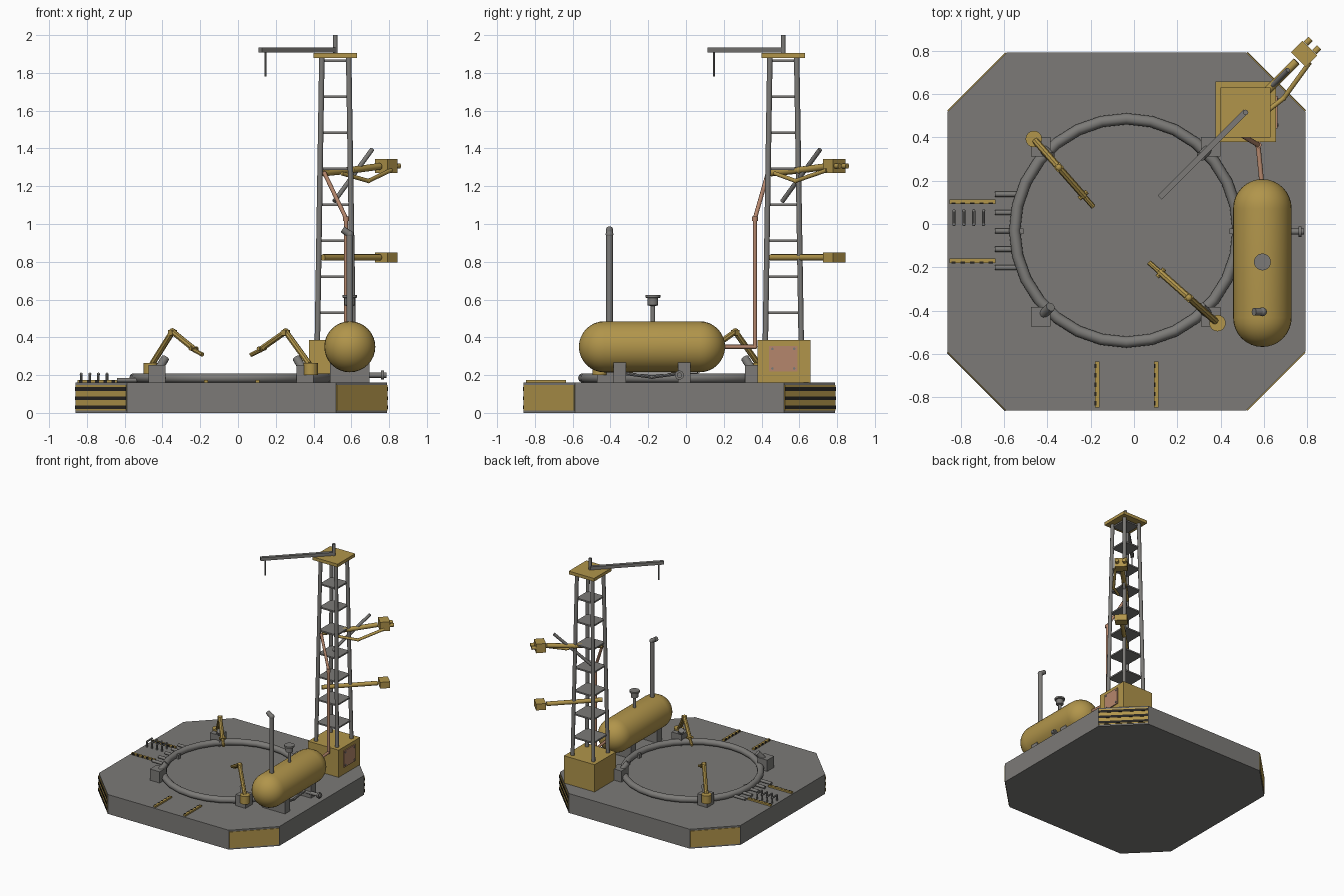
import bpy, bmesh, math
from mathutils import Vector, Matrix

if "Cube" in bpy.data.objects:
    bpy.data.objects.remove(bpy.data.objects["Cube"])


def mat(name, rgb):
    m = bpy.data.materials.new(name)
    m.diffuse_color = (*rgb, 1)
    m.use_nodes = True
    m.node_tree.nodes["Principled BSDF"].inputs["Base Color"].default_value = m.diffuse_color
    return m


GREY = mat("steel grey", (0.20, 0.195, 0.185))
YELLOW = mat("work yellow", (0.44, 0.30, 0.07))
COPPER = mat("copper", (0.46, 0.24, 0.15))
BLACK = mat("stripe black", (0.02, 0.018, 0.015))


def finish(name, bm, material, smooth=False):
    bmesh.ops.recalc_face_normals(bm, faces=bm.faces)
    me = bpy.data.meshes.new(name)
    bm.to_mesh(me)
    bm.free()
    me.materials.append(material)
    ob = bpy.data.objects.new(name, me)
    bpy.context.collection.objects.link(ob)
    if smooth:
        bpy.context.view_layer.objects.active = ob
        ob.select_set(True)
        bpy.ops.object.shade_smooth_by_angle(angle=math.radians(40))
        ob.select_set(False)
    return ob


def box(name, centre, size, material, turn=0.0):
    bm = bmesh.new()
    bmesh.ops.create_cube(bm, size=1)
    bm.transform(Matrix.Translation(centre) @ Matrix.Rotation(turn, 4, 'Z') @ Matrix.Diagonal((*size, 1)))
    return finish(name, bm, material)


def add_rod(bm, a, b, r, seg, r2=None):
    a, b = Vector(a), Vector(b)
    d = b - a
    m = Matrix.Translation((a + b) / 2) @ d.to_track_quat('Z', 'Y').to_matrix().to_4x4()
    bmesh.ops.create_cone(bm, cap_ends=True, segments=seg, radius1=r,
                          radius2=r if r2 is None else r2, depth=d.length, matrix=m)


def rod(name, points, r, material, seg=12):
    """Round bar through a list of points, with ball joints at the bends."""
    bm = bmesh.new()
    for a, b in zip(points, points[1:]):
        add_rod(bm, a, b, r, seg)
    for p in points[1:-1]:
        bmesh.ops.create_uvsphere(bm, u_segments=seg, v_segments=8, radius=r * 1.15,
                                  matrix=Matrix.Translation(p))
    return finish(name, bm, material, True)


def revolve(name, profile, matrix, material, seg=32):
    """Spin (radius, height) pairs about the local z axis."""
    bm = bmesh.new()
    vs = [bm.verts.new((r, 0, z)) for r, z in profile]
    es = [bm.edges.new(p) for p in zip(vs, vs[1:])]
    bmesh.ops.spin(bm, geom=vs + es, axis=(0, 0, 1), cent=(0, 0, 0), angle=math.tau, steps=seg)
    bmesh.ops.remove_doubles(bm, verts=bm.verts, dist=1e-5)
    bm.transform(matrix)
    return finish(name, bm, material, True)


# Landing deck: square slab with cut corners
C, H, CUT, TOP = -0.035, 0.825, 0.272, 0.16
bm = bmesh.new()
k = H - CUT
outline = [(H, -k), (H, k), (k, H), (-k, H), (-H, k), (-H, -k), (-k, -H), (k, -H)]
face = bm.faces.new([bm.verts.new((x + C, y + C, 0)) for x, y in outline])
up = bmesh.ops.extrude_face_region(bm, geom=[face])
bmesh.ops.translate(bm, vec=(0, 0, TOP), verts=[v for v in up["geom"] if isinstance(v, bmesh.types.BMVert)])
finish("deck", bm, GREY)

# Corner plates, two of them striped
for sx, sy in ((1, 1), (1, -1), (-1, 1), (-1, -1)):
    mid = H - CUT / 2
    turn = math.atan2(sy, sx)
    pos = (C + sx * mid, C + sy * mid)
    length = CUT * math.sqrt(2)
    box("corner_plate", (*pos, 0.08), (0.009, length - 0.006, 0.134), YELLOW, turn)
    if sx == sy:
        for z in (0.03, 0.078, 0.126):
            box("corner_stripe", (*pos, z), (0.014, length - 0.006, 0.02), BLACK, turn)

# Pad ring
circle = [(0.515 + 0.026 * math.cos(t * math.tau / 10), 0.026 * math.sin(t * math.tau / 10)) for t in range(11)]
revolve("pad_ring", circle, Matrix.Translation((C, -0.03, 0.185)), GREY, 28)
for x in (-0.525, 0.455):
    box("ring_clip", (x, -0.033, 0.178), (0.03, 0.025, 0.036), GREY)

# Ring clamps with slanted pistons
for sx in (-1, 1):
    for sy in (-1, 1):
        x, y = C - 0.003 + sx * 0.392, C + sy * 0.392
        box("clamp_block", (x, y, 0.205), (0.09, 0.09, 0.095), GREY)
        rod("clamp_piston", [(x + sx * 0.01, y + sy * 0.01, 0.20),
                             (x - sx * 0.045, y - sy * 0.045, 0.29)], 0.022, GREY)


# Folding service arms
def service_arm(base, tip):
    base, tip = Vector(base), Vector(tip)
    d = tip - base

    def at(t, z):
        p = base + d * t
        return (p.x, p.y, z)
    turn = math.atan2(d.y, d.x)
    rod("arm_base", [at(0, 0.2), at(0, 0.265)], 0.038, YELLOW, 16)
    rod("arm_beam", [at(0.03, 0.26), at(0.42, 0.43), at(0.85, 0.335)], 0.016, YELLOW, 8)
    rod("arm_finger", [at(0.76, 0.345), at(1.0, 0.308)], 0.012, YELLOW, 8)
    side = Vector((-d.y, d.x)).normalized() * 0.025
    p = Vector(at(0.83, 0.34))
    rod("arm_pin", [p - Vector((*side, 0)), p + Vector((*side, 0))], 0.011, YELLOW, 8)
    box("arm_elbow", at(0.42, 0.425), (0.03, 0.036, 0.03), YELLOW, turn)


service_arm((-0.462, 0.392), (-0.188, 0.08))
service_arm((0.385, -0.457), (0.07, -0.178))

# Fuel tank capsule lying along y
R, HALF = 0.135, 0.252
cap = [(R * math.cos(a), HALF + R * math.sin(a)) for a in [i * math.pi / 16 for i in range(9)]]
profile = [(r, -z) for r, z in reversed(cap)] + cap
revolve("tank", profile, Matrix.Translation((0.592, -0.18, 0.35)) @ Matrix.Rotation(math.pi / 2, 4, 'X'), YELLOW)
for y in (-0.35, -0.01):
    box("tank_saddle", (0.592, y, 0.215), (0.21, 0.065, 0.115), GREY)

# Tank valve, vent and exhaust stack
rod("valve_pipe", [(0.65, -0.035, 0.2), (0.785, -0.035, 0.2)], 0.014, GREY)
rod("valve_wheel", [(0.758, -0.035, 0.2), (0.772, -0.035, 0.2)], 0.024, GREY, 16)
rod("drain_pipe", [(0.64, -0.33, 0.21), (0.64, -0.18, 0.19), (0.64, -0.03, 0.21)], 0.009, GREY, 8)
vent = [(0, 0.46), (0.012, 0.46), (0.012, 0.565), (0.028, 0.57), (0.028, 0.608), (0.039, 0.61), (0.039, 0.624), (0, 0.624)]
revolve("tank_vent", vent, Matrix.Translation((0.592, -0.175, 0)), GREY, 20)
rod("exhaust_stack", [(0.592, -0.405, 0.47), (0.592, -0.405, 0.945), (0.553, -0.405, 0.972)], 0.018, GREY, 16)

# Tower base with bolted copper hatch
TX = TY = 0.515
box("tower_base", (TX, TY + 0.003, 0.272), (0.28, 0.28, 0.226), YELLOW)
box("hatch", (TX + 0.143, TY, 0.287), (0.009, 0.15, 0.136), COPPER)
for dy in (-0.058, 0.058):
    for z in (0.235, 0.339):
        rod("hatch_bolt", [(TX + 0.14, TY + dy, z), (TX + 0.152, TY + dy, z)], 0.007, GREY, 8)

# Tapering tower legs and decks between them
Z0, Z1 = 0.37, 1.885


def spread(z):
    return 0.095 + (0.071 - 0.095) * (z - Z0) / (Z1 - Z0)


for sx in (-1, 1):
    for sy in (-1, 1):
        a, b = spread(Z0), spread(Z1)
        rod("tower_leg", [(TX + sx * a, TY + sy * a, Z0), (TX + sx * b, TY + sy * b, Z1)], 0.015, GREY)
for i in range(8):
    z = 0.53 + i * 0.1906
    box("tower_shelf", (TX, TY, z), (2 * spread(z), 2 * spread(z), 0.012), GREY)
box("tower_cap", (TX, TY, 1.893), (0.23, 0.23, 0.026), YELLOW)

# Crane on the tower cap
rod("crane_post", [(TX, TY, 1.9), (TX, TY, 2.0)], 0.012, GREY)
box("crane_boom", (0.317, 0.32, 1.921), (0.56, 0.026, 0.026), GREY, math.pi / 4)
rod("crane_cable", [(0.145, 0.148, 1.78), (0.145, 0.148, 1.915)], 0.005, GREY, 8)

# Two outrigger arms with heads, along the outward diagonal
Q = math.pi / 4
rod("lower_outrigger", [(0.45, 0.45, 0.823), (0.75, 0.75, 0.823)], 0.017, YELLOW)
box("lower_head", (0.785, 0.785, 0.823), (0.075, 0.095, 0.052), YELLOW, Q)
rod("upper_outrigger", [(0.45, 0.45, 1.27), (0.60, 0.60, 1.285), (0.75, 0.75, 1.305)], 0.018, YELLOW)
box("upper_head", (0.785, 0.785, 1.307), (0.075, 0.095, 0.075), YELLOW, Q)
for s in (-1, 1):
    x, y = 0.812 - s * 0.02, 0.812 + s * 0.02
    rod("head_nozzle", [(x, y, 1.307), (x + 0.022, y + 0.022, 1.307)], 0.014, YELLOW)
rod("upper_brace", [(0.55, 0.47, 1.268), (0.69, 0.58, 1.228), (0.81, 0.745, 1.285)], 0.011, YELLOW)
rod("outrigger_strut", [(0.51, 0.51, 1.12), (0.71, 0.71, 1.395)], 0.012, GREY)

# Copper feed pipe from tank to tower
rod("feed_pipe", [(0.59, 0.18, 0.35), (0.572, 0.365, 0.35), (0.572, 0.365, 1.03), (0.455, 0.435, 1.275)], 0.011, COPPER)
rod("feed_coupling", [(0.572, 0.365, 1.015), (0.572, 0.365, 1.04)], 0.016, COPPER)

# Hazard strips on the deck edges, with dark dashes
for s in (0.103, -0.17):
    box("side_strip", (-0.745, s, 0.166), (0.212, 0.02, 0.014), YELLOW)
    box("front_strip", (s, -0.74, 0.166), (0.02, 0.212, 0.014), YELLOW)
    for i in range(5):
        t = -0.087 + i * 0.043
        box("side_dash", (-0.745 + t, s - 0.007, 0.167), (0.02, 0.008, 0.015), BLACK)
        box("front_dash", (s - 0.007, -0.74 + t, 0.167), (0.008, 0.02, 0.015), BLACK)

# Mooring pegs and hose stubs
for i in range(4):
    x = -0.83 + i * 0.0455
    rod("peg", [(x, 0.06, 0.15), (x, 0.06, 0.205), (x, -0.002, 0.205), (x, -0.002, 0.15)], 0.007, GREY, 8)
for i in range(5):
    y = 0.137 - i * 0.0845
    rod("hose_stub", [(-0.64, y, 0.174), (-0.535, y, 0.174)], 0.012, GREY)
